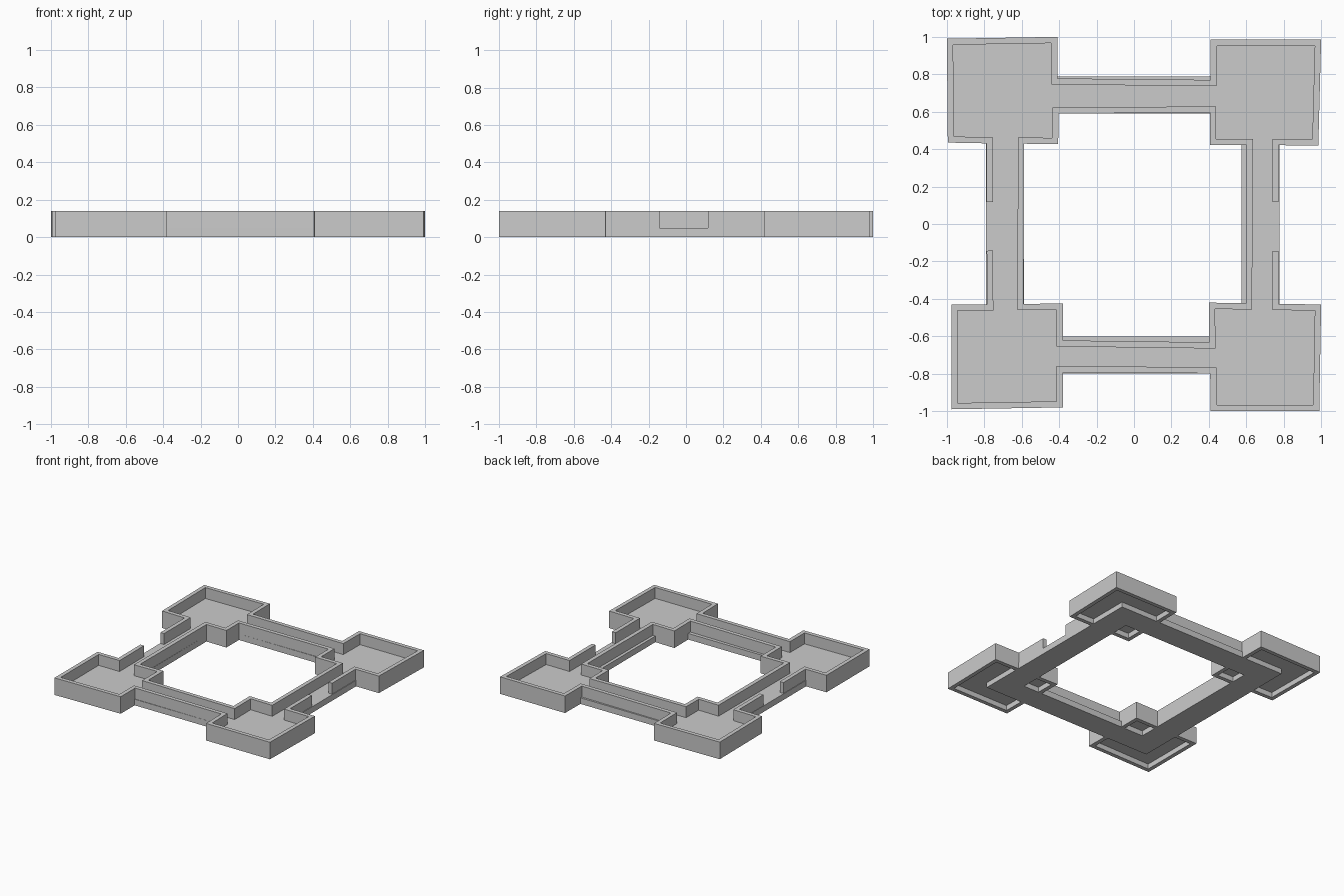
import bpy, bmesh
from mathutils import Vector

if "Cube" in bpy.data.objects:
    bpy.data.objects.remove(bpy.data.objects["Cube"])

H, FLOOR, T = 0.14, 0.05, 0.033


def make(name, polys, z0, z1):
    """Extrude flat polygons that share corners into one solid object."""
    bm = bmesh.new()
    for poly in polys:
        bm.faces.new([bm.verts.new((x, y, z0)) for x, y in poly])
    bmesh.ops.remove_doubles(bm, verts=bm.verts, dist=1e-5)
    ext = bmesh.ops.extrude_face_region(bm, geom=bm.faces[:], use_keep_orig=True)
    top = [v for v in ext["geom"] if isinstance(v, bmesh.types.BMVert)]
    bmesh.ops.translate(bm, verts=top, vec=(0, 0, z1 - z0))
    bmesh.ops.recalc_face_normals(bm, faces=bm.faces)
    me = bpy.data.meshes.new(name)
    bm.to_mesh(me)
    bm.free()
    ob = bpy.data.objects.new(name, me)
    bpy.context.collection.objects.link(ob)
    return ob


def wall(name, pts, side, closed=False):
    """Mitred wall along a path; side +1 puts its thickness on the right."""
    p = [Vector(q) for q in pts]
    n = len(p)

    def normal(a, b):
        d = (b - a).normalized()
        return Vector((d.y, -d.x)) * side

    inner = []
    for i in range(n):
        n1 = normal(p[i - 1], p[i]) if closed or i > 0 else normal(p[0], p[1])
        n2 = normal(p[i], p[(i + 1) % n]) if closed or i < n - 1 else n1
        inner.append(p[i] + (n1 + n2) * (T / (1 + n1.dot(n2))))
    quads = []
    for i in range(n if closed else n - 1):
        j = (i + 1) % n
        quads.append([p[i], p[j], inner[j], inner[i]])
    return make(name, quads, 0, H)


# Slightly irregular corner trays: thin raised floors
trays = {
    "back_left": [(-1, .99), (-.41, 1), (-.405, .427), (-.995, .435)],
    "back_right": [(.41, .985), (1, .985), (.985, .42), (.405, .422)],
    "front_right": [(.40, -.42), (1, -.43), (.99, -1), (.41, -1)],
    "front_left": [(-.975, -.43), (-.38, -.425), (-.38, -.98), (-.975, -.99)],
}
for key, q in trays.items():
    c = sum((Vector(a) for a in q), Vector((0, 0))) / 4
    make(key + "_tray_floor", [[c + (Vector(a) - c) * 0.95 for a in q]], FLOOR - 0.008, FLOOR)

# Square ring slab running under all four channels
o = [(-.79, .787), (.778, .787), (.778, -.798), (-.79, -.798)]
i = [(-.587, .59), (.575, .59), (.575, -.602), (-.587, -.602)]
make("base_ring", [[o[k], o[(k + 1) % 4], i[(k + 1) % 4], i[k]] for k in range(4)], 0, FLOOR)

# Outer walls, broken by a doorway on the left and right
bl, br, fr, fl = trays.values()
back = [(-.787, .117), (-.787, .431), bl[3], bl[0], bl[1], (-.408, .778),
        (.408, .77), br[0], br[1], br[2], (.773, .421), (.773, .117)]
front = [(.773, -.143), (.773, -.427), fr[1], fr[2], fr[3], (.407, -.798),
         (-.38, -.793), fl[2], fl[3], fl[0], (-.785, -.43), (-.787, -.143)]
wall("outer_wall_back", back, 1)
wall("outer_wall_front", front, 1)

# Inner wall around the open court
court = [(-.587, .429), bl[2], (-.404, .59), (.405, .595), br[3], (.602, .421),
         (.598, -.424), fr[0], (.402, -.632), (-.38, -.622), fl[1], (-.59, -.427)]
wall("inner_wall", court, -1, closed=True)
